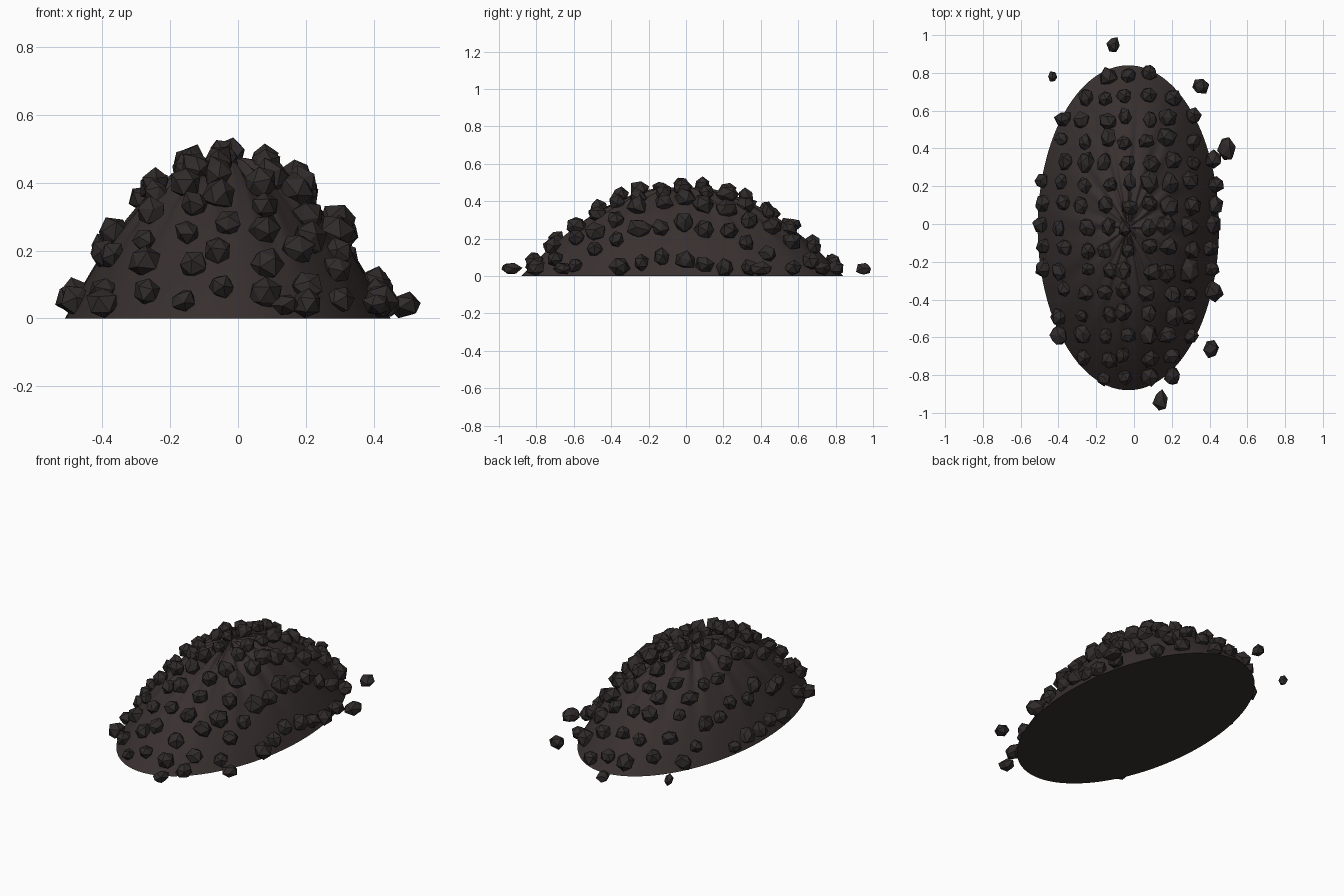
import bpy, bmesh, math, random
from mathutils import Vector, Matrix

if "Cube" in bpy.data.objects:
    bpy.data.objects.remove(bpy.data.objects["Cube"])

random.seed(7)
CX, CY, RX, RY, H = -0.03, -0.02, 0.48, 0.86, 0.47


def material(name, rgb):
    m = bpy.data.materials.new(name)
    m.diffuse_color = (*rgb, 1)
    m.use_nodes = True
    m.node_tree.nodes["Principled BSDF"].inputs["Base Color"].default_value = m.diffuse_color
    return m


soil = material("dark soil", (0.040, 0.030, 0.029))
stone = material("dark stone", (0.030, 0.024, 0.024))


def height(x, y):
    u, v = (x - CX) / RX, (y - CY) / RY
    r, a = math.hypot(u, v), math.atan2(v, u)
    furrow = 0.012 * math.sin(17 * a) + 0.007 * math.sin(29 * a + 1)
    return H * (1 - r * r) + furrow * min(1, r * 5) * max(0, 1 - r)


def finish(name, bm, mat):
    bmesh.ops.recalc_face_normals(bm, faces=bm.faces)
    me = bpy.data.meshes.new(name)
    bm.to_mesh(me)
    bm.free()
    ob = bpy.data.objects.new(name, me)
    bpy.context.collection.objects.link(ob)
    me.materials.append(mat)
    return ob


# Furrowed oval mound with a flat base
bm = bmesh.new()
SEG, RINGS = 128, 16
loops = []
for k in range(1, RINGS + 1):
    loop = []
    for i in range(SEG):
        a = 2 * math.pi * i / SEG
        x, y = CX + RX * k / RINGS * math.cos(a), CY + RY * k / RINGS * math.sin(a)
        loop.append(bm.verts.new((x, y, max(0, height(x, y)))))
    loops.append(loop)
apex = bm.verts.new((CX, CY, H))
for i in range(SEG):
    j = (i + 1) % SEG
    bm.faces.new((apex, loops[0][i], loops[0][j]))
    for lo, hi in zip(loops, loops[1:]):
        bm.faces.new((lo[i], hi[i], hi[j], lo[j]))
bm.faces.new(loops[-1][::-1])
for f in bm.faces:
    f.smooth = len(f.verts) < 5
for e in bm.edges:
    e.smooth = all(f.smooth for f in e.link_faces)
finish("mound", bm, soil)


def add_rock(bm, centre, size):
    """Chipped low-poly rock, randomly turned, kept above the ground."""
    turn = Matrix.Rotation(random.uniform(0, 6.28), 3, Vector(
        [random.uniform(-1, 1) for _ in range(3)]).normalized())
    verts = bmesh.ops.create_icosphere(bm, subdivisions=1, radius=1)["verts"]
    for v in verts:
        p = turn @ v.co * random.uniform(0.85, 1.15)
        v.co = Vector(centre) + Vector([p[i] * size[i] for i in range(3)])
        v.co.z = max(0.001, v.co.z)


# Rocks laid over the mound in rows
bm = bmesh.new()
columns = [-0.49, -0.38, -0.26, -0.14, -0.04, 0.08, 0.19, 0.30, 0.42]
for row in range(15):
    for col in columns:
        x = col + random.uniform(-0.02, 0.02)
        y = -0.82 + row * 0.115 + random.uniform(-0.015, 0.015)
        if ((col - CX) / RX) ** 2 + ((y - CY) / RY) ** 2 > 1.06:
            continue
        s = random.uniform(0.037, 0.050) + (0.006 if col > 0.05 else 0)
        z = max(0.045, height(x, y) + 0.022)
        add_rock(bm, (x, y, z), (s, s * random.uniform(0.9, 1.25), s))
finish("mound_rocks", bm, stone)

# Loose rocks on the ground around the mound
loose = [(-0.11, 0.95, 0.035, 0.043), (-0.43, 0.78, 0.025, 0.03),
         (0.35, 0.73, 0.048, 0.045), (0.49, 0.40, 0.05, 0.07),
         (0.41, -0.66, 0.042, 0.055), (0.14, -0.935, 0.042, 0.06)]
bm = bmesh.new()
for x, y, sx, sy in loose:
    add_rock(bm, (x, y, 0.04), (sx, sy, 0.037))
finish("loose_rocks", bm, stone)
